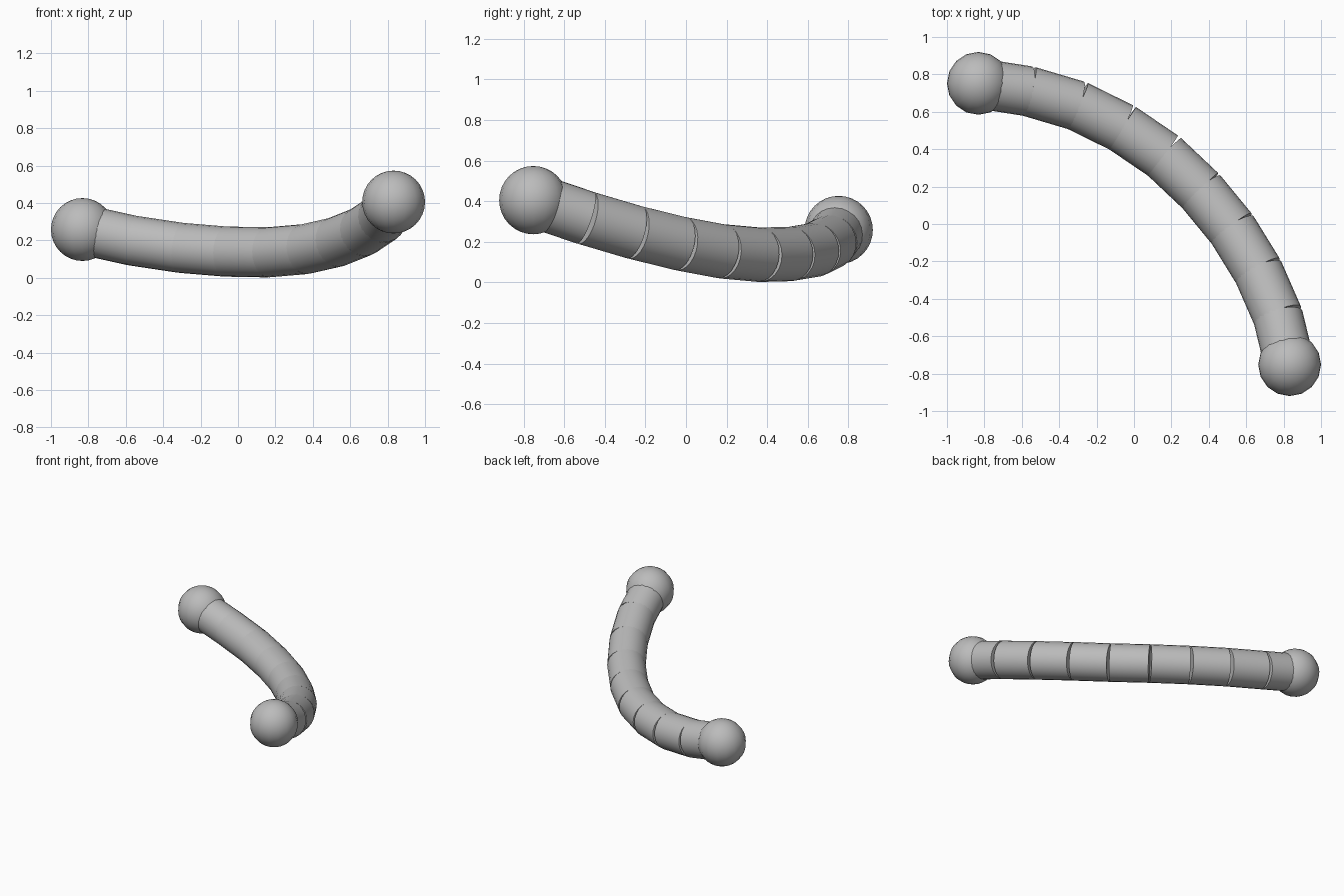
import bpy
from mathutils import Vector

cube = bpy.data.objects.get("Cube")
if cube:
    bpy.data.objects.remove(cube, do_unlink=True)

TUBE_RADIUS = 0.134
BALL_RADIUS = 0.168

# Joint centres along the bent, sagging chain
JOINTS = [Vector(p) for p in (
    (-0.832, 0.752, 0.258), (-0.565, 0.710, 0.199), (-0.305, 0.633, 0.160),
    (-0.065, 0.515, 0.140), (0.160, 0.362, 0.136), (0.358, 0.175, 0.153),
    (0.525, -0.028, 0.191), (0.665, -0.255, 0.247), (0.770, -0.495, 0.318),
    (0.832, -0.752, 0.405))]

grey = bpy.data.materials.new("plain grey")
grey.use_nodes = True
colour = (0.5, 0.5, 0.5, 1)
grey.diffuse_color = colour
grey.node_tree.nodes["Principled BSDF"].inputs["Base Color"].default_value = colour


def finish(name):
    part = bpy.context.object
    part.name = name
    part.data.materials.append(grey)
    bpy.ops.object.shade_smooth_by_angle(angle=0.7)
    return part


# Straight capped segments, each meeting the next at a joint centre
for i, (a, b) in enumerate(zip(JOINTS, JOINTS[1:])):
    axis = b - a
    bpy.ops.mesh.primitive_cylinder_add(
        vertices=24, radius=TUBE_RADIUS, depth=axis.length,
        location=(a + b) / 2, rotation=axis.to_track_quat('Z', 'Y').to_euler())
    finish(f"tube_segment_{i + 1}")

# End balls
for name, centre in (("right_end_ball", JOINTS[0]), ("left_end_ball", JOINTS[-1])):
    bpy.ops.mesh.primitive_uv_sphere_add(
        segments=16, ring_count=16, radius=BALL_RADIUS, location=centre)
    finish(name)
